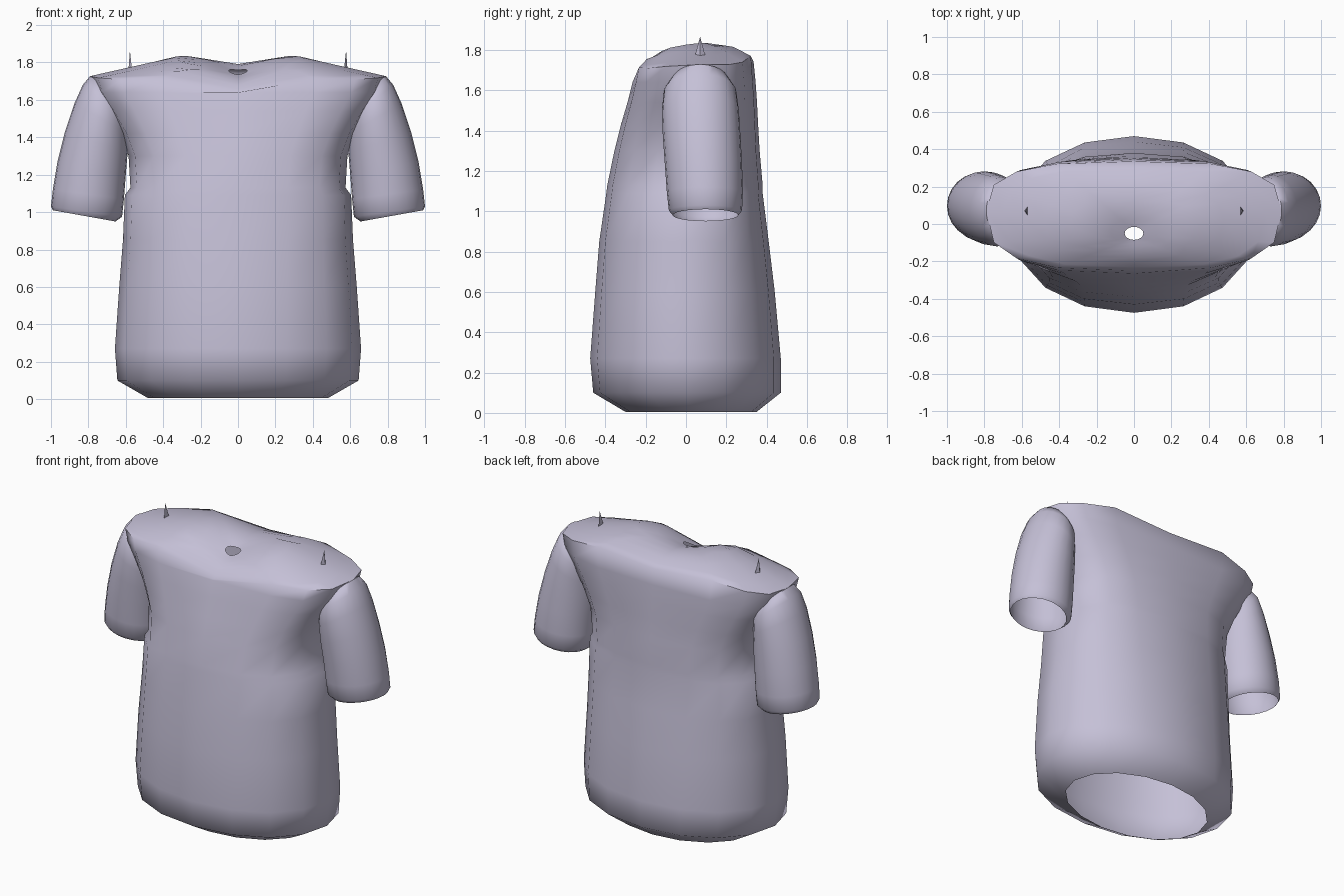
import bpy, bmesh, math
from mathutils import Vector

if "Cube" in bpy.data.objects:
    bpy.data.objects.remove(bpy.data.objects["Cube"])

fabric = bpy.data.materials.new("lavender_fabric")
fabric.diffuse_color = (0.56, 0.53, 0.68, 1)
fabric.use_nodes = True
fabric.node_tree.nodes["Principled BSDF"].inputs["Base Color"].default_value = fabric.diffuse_color


def finish(name, bm, angle=60):
    bmesh.ops.recalc_face_normals(bm, faces=bm.faces)
    me = bpy.data.meshes.new(name)
    bm.to_mesh(me)
    bm.free()
    me.materials.append(fabric)
    ob = bpy.data.objects.new(name, me)
    bpy.context.collection.objects.link(ob)
    bpy.ops.object.select_all(action='DESELECT')
    ob.select_set(True)
    bpy.context.view_layer.objects.active = ob
    bpy.ops.object.shade_smooth_by_angle(angle=math.radians(angle))
    return ob


def loft(rings):
    """Skin a list of point rings into an open tube."""
    bm = bmesh.new()
    rows = [[bm.verts.new(p) for p in ring] for ring in rings]
    n = len(rows[0])
    for a, b in zip(rows, rows[1:]):
        for i in range(n):
            j = (i + 1) % n
            bm.faces.new((a[i], a[j], b[j], b[i]))
    return bm


def lerp_table(table, x):
    for (x0, v0), (x1, v1) in zip(table, table[1:]):
        if x <= x1:
            return v0 + (v1 - v0) * (x - x0) / (x1 - x0)
    return table[-1][1]


def oval(half_w, front, back, mid, power, sides=16):
    """Rounded outline whose widest point lies at y = mid."""
    pts = []
    for i in range(sides):
        a = 2 * math.pi * i / sides
        c, s = math.cos(a), math.sin(a)
        x = math.copysign(abs(c) ** (2 / power), c) * half_w
        y = abs(s) ** (2 / power)
        pts.append((x, mid + y * ((back - mid) if s > 0 else (front - mid))))
    return pts


def shoulder_height(x, y):
    """Height of the shoulder and neck surface."""
    z = lerp_table([(0, 1.81), (0.3, 1.84), (0.6, 1.77), (0.8, 1.725)], abs(x))
    z -= 0.045 * math.exp(-(x / 0.16) ** 2 - ((y + 0.05) / 0.16) ** 2)
    slope = max(0.2, 1 - abs(x) * 0.7)
    d = y - 0.05
    return z - slope * (0.17 * (d / 0.31) ** 2 if d < 0 else 0.07 * (d / 0.29) ** 2)


# Torso: z, half width, front, back, widest y, outline power
levels = [
    (0.005, 0.48, -0.30, 0.35, 0.02, 2.0),
    (0.10, 0.645, -0.46, 0.47, 0.0, 2.1),
    (0.27, 0.658, -0.475, 0.47, 0.0, 2.1),
    (0.60, 0.635, -0.45, 0.44, 0.0, 2.2),
    (0.85, 0.615, -0.43, 0.41, 0.02, 2.3),
    (1.09, 0.605, -0.395, 0.38, 0.03, 2.4),
    (1.13, 0.575, -0.39, 0.38, 0.04, 2.5),
    (1.30, 0.585, -0.355, 0.365, 0.06, 2.6),
    (1.42, 0.63, -0.325, 0.358, 0.07, 2.8),
    (1.54, 0.70, -0.29, 0.352, 0.07, 2.9),
    (1.64, 0.765, -0.265, 0.345, 0.07, 3.0),
]
rings = [[(x, y, z) for x, y in oval(w, f, b, m, p)] for z, w, f, b, m, p in levels]

# Shoulders: outline shrinks over the curved top towards the small neck hole
rim = oval(0.79, -0.25, 0.335, 0.07, 3.0)
neck = oval(0.05, -0.085, -0.015, -0.05, 2.0)
for t in (0, 0.12, 0.26, 0.42, 0.6, 0.78, 0.9, 1):
    ring = []
    for (x0, y0), (x1, y1) in zip(rim, neck):
        x, y = x0 + (x1 - x0) * t, y0 + (y1 - y0) * t
        ring.append((x, y, shoulder_height(x, y)))
    rings.append(ring)
finish("shirt_body", loft(rings))

# Sleeve sections: outer x, outer z, inner x, inner z, front y, back y
sections = [
    (0.99, 1.010, 0.655, 0.950, -0.065, 0.260),
    (1.00, 1.030, 0.620, 0.975, -0.085, 0.278),
    (0.99, 1.120, 0.610, 1.070, -0.095, 0.282),
    (0.965, 1.27, 0.600, 1.200, -0.105, 0.278),
    (0.925, 1.43, 0.590, 1.320, -0.115, 0.270),
    (0.875, 1.58, 0.590, 1.420, -0.120, 0.262),
    (0.83, 1.68, 0.590, 1.500, -0.110, 0.250),
    (0.79, 1.728, 0.600, 1.570, -0.070, 0.210),
    (0.74, 1.715, 0.620, 1.640, 0.000, 0.140),
]
for side, label in ((1, "left"), (-1, "right")):
    rings = []
    for xo, zo, xi, zi, y0, y1 in sections:
        ring = []
        for i in range(24):
            a = 2 * math.pi * i / 24
            k = (1 + math.cos(a)) / 2
            ring.append((side * (xi + (xo - xi) * k),
                         (y0 + y1) / 2 + (y1 - y0) / 2 * math.sin(a),
                         zi + (zo - zi) * k))
        rings.append(ring)
    finish(label + "_sleeve", loft(rings))

    # Small pointed peak standing on the shoulder
    bm = bmesh.new()
    tip = bm.verts.new((side * 0.578, 0.07, 1.865))
    base = [bm.verts.new((side * (0.578 + dx), 0.07 + dy, 1.755))
            for dx, dy in ((-0.012, 0.03), (0.008, 0), (-0.012, -0.03))]
    for i in range(3):
        bm.faces.new((base[i], base[(i + 1) % 3], tip))
    finish(label + "_shoulder_peak", bm, 30)
